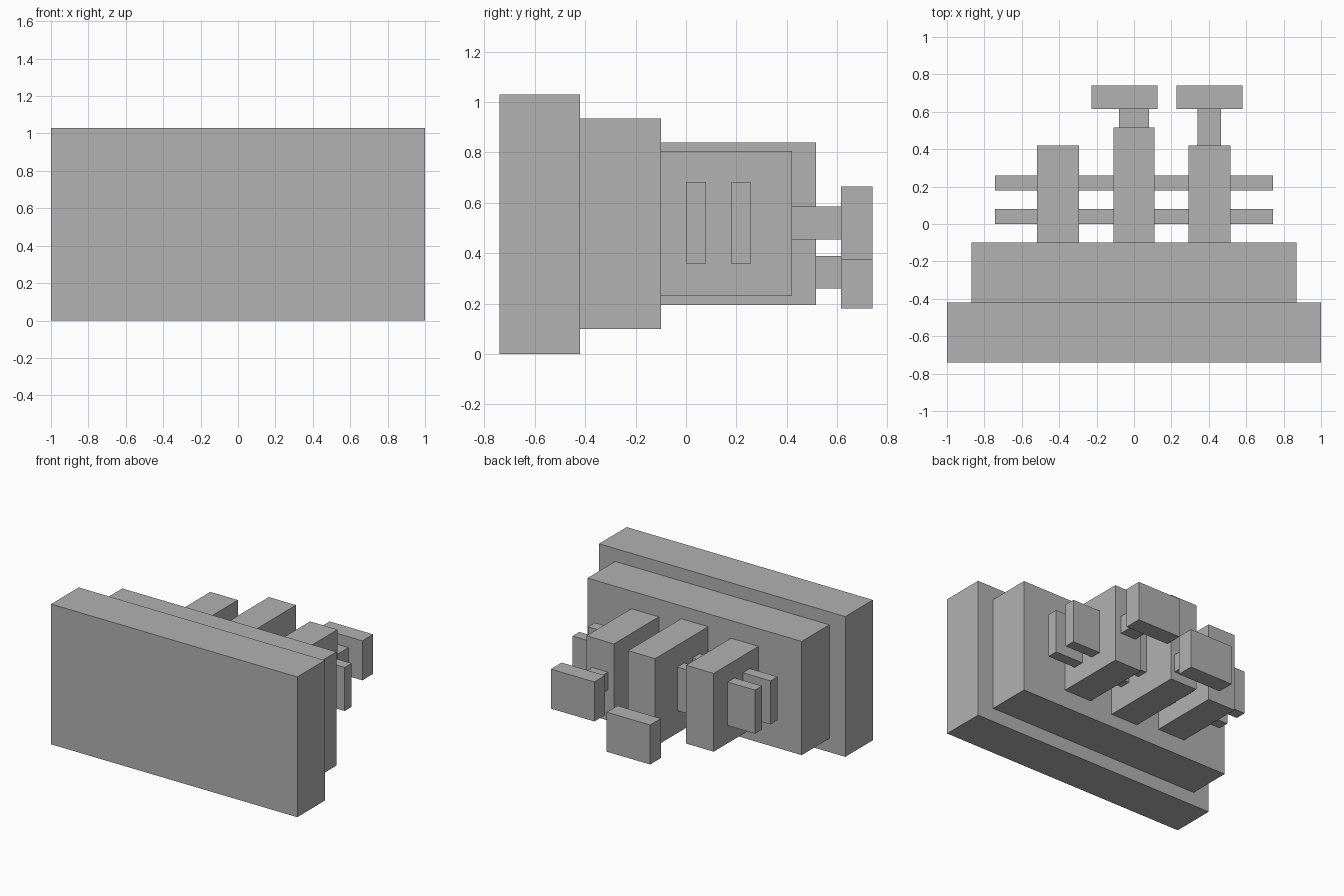
import bpy
from mathutils import Vector

if "Cube" in bpy.data.objects:
    bpy.data.objects.remove(bpy.data.objects["Cube"], do_unlink=True)

# Single plain grey
grey = bpy.data.materials.new("plain_grey")
grey.use_nodes = True
colour = (0.445, 0.445, 0.445, 1)
grey.diffuse_color = colour
grey.node_tree.nodes["Principled BSDF"].inputs["Base Color"].default_value = colour


def box(name, x, y, z):
    """Box spanning the given (low, high) ranges."""
    spans = (x, y, z)
    bpy.ops.mesh.primitive_cube_add(size=1)
    ob = bpy.context.object
    ob.name = ob.data.name = name
    centre = Vector([(a + b) / 2 for a, b in spans])
    for v in ob.data.vertices:
        v.co = Vector([c * (b - a) for c, (a, b) in zip(v.co, spans)])
    ob.location = centre
    ob.data.materials.append(grey)
    return ob


def around(centre, width):
    return (centre - width / 2, centre + width / 2)


FRONT, STEP, BACK = -0.74, -0.42, -0.10
CAP_START, CAP_END = 0.615, 0.74

# Stepped front slabs
box("front_slab", (-1, 1), (FRONT, STEP), (0, 1.03))
box("rear_slab", (-0.87, 0.87), (STEP, BACK), (0.10, 0.935))

# Three upright blocks on the back
box("centre_block", around(0, 0.22), (BACK, 0.515), (0.195, 0.84))
for side, x in (("left", 0.403), ("right", -0.407)):
    box(side + "_block", around(x, 0.224), (BACK, 0.42), (0.23, 0.805))

# Two cross fins running through the blocks
for name, y in (("inner_fin", 0.04), ("outer_fin", 0.218)):
    box(name, (-0.742, 0.742), around(y, 0.08), (0.36, 0.68))

# Stems with end caps
for side, stem_x, stem_w, cap_x, start, z in (
        ("centre", 0, 0.16, -0.05, 0.515, 0.325),
        ("left", 0.403, 0.126, 0.403, 0.42, 0.52)):
    box(side + "_stem", around(stem_x, stem_w), (start, CAP_START), around(z, 0.13))
    box(side + "_cap", around(cap_x, 0.353), (CAP_START, CAP_END), around(z, 0.29))
